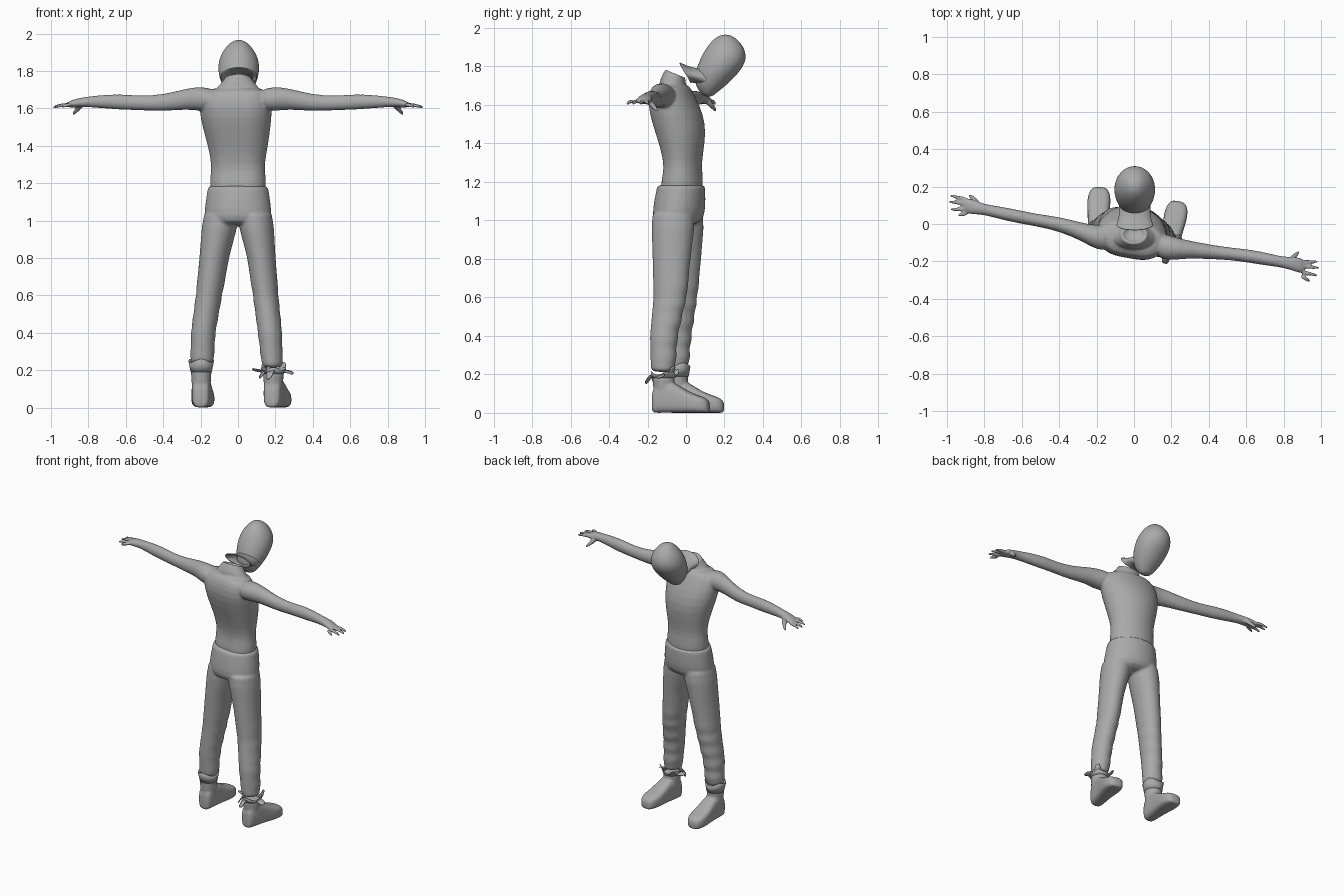
import bpy, bmesh
from math import sin, cos, pi, radians, copysign
from mathutils import Vector

cube = bpy.data.objects.get("Cube")
if cube:
    bpy.data.objects.remove(cube)

grey = bpy.data.materials.new("plain grey")
grey.use_nodes = True
GREY = (0.4, 0.4, 0.4, 1)
grey.diffuse_color = GREY
grey.node_tree.nodes["Principled BSDF"].inputs["Base Color"].default_value = GREY

X, Y, Z = Vector((1, 0, 0)), Vector((0, 1, 0)), Vector((0, 0, 1))
YAW = radians(-10)
SIDE, FRONT = Vector((cos(YAW), sin(YAW), 0)), Vector((-sin(YAW), cos(YAW), 0))


def spow(value, power):
    return copysign(abs(value) ** power, value)


def loft(bm, rings, u, v, power=1.0, caps=True, groove=0.0, sides=24):
    """Skin rings of (x, y, z, radius along u, radius along v)."""
    loops = []
    for x, y, z, ru, rv in rings:
        loop = []
        for i in range(sides):
            a = 2 * pi * i / sides
            dent = 1 - groove * max(0, -sin(a)) ** 12
            offset = u * ru * spow(cos(a), power) + v * rv * spow(sin(a), power) * dent
            loop.append(bm.verts.new(Vector((x, y, z)) + offset))
        loops.append(loop)
    for a, b in zip(loops, loops[1:]):
        for i in range(sides):
            j = (i + 1) % sides
            bm.faces.new((a[i], a[j], b[j], b[i]))
    if caps:
        bm.faces.new(loops[0][::-1])
        bm.faces.new(loops[-1])


def tube(bm, points, radii):
    """A round limb through the points, for fingers."""
    along = (points[-1] - points[0]).normalized()
    u = along.cross(Z).normalized()
    loft(bm, [(*p, r, r) for p, r in zip(points, radii)], u, u.cross(along), sides=10)


def finish(name, bm, voxel=0, smooth=0, thickness=0, subdivide=1):
    bmesh.ops.recalc_face_normals(bm, faces=bm.faces)
    mesh = bpy.data.meshes.new(name)
    bm.to_mesh(mesh)
    bm.free()
    mesh.materials.append(grey)
    obj = bpy.data.objects.new(name, mesh)
    bpy.context.collection.objects.link(obj)
    mesh.shade_smooth()
    if subdivide:
        obj.modifiers.new("Round", "SUBSURF").levels = subdivide
        obj.modifiers["Round"].render_levels = subdivide
    if thickness:
        obj.modifiers.new("Thickness", "SOLIDIFY").thickness = thickness
    if voxel:
        remesh = obj.modifiers.new("Blend", "REMESH")
        remesh.mode = "VOXEL"
        remesh.voxel_size = voxel
        remesh.use_smooth_shade = True
    if smooth:
        relax = obj.modifiers.new("Relax", "SMOOTH")
        relax.factor = 0.5
        relax.iterations = smooth
    return obj


# Upper body: torso with an open neck stump, arms and hands
bm = bmesh.new()
loft(bm, [
    (0, -.025, 1.08, .14, .1), (0, -.025, 1.18, .153, .115), (0, -.02, 1.24, .15, .105),
    (0, -.02, 1.3, .143, .1), (0, -.025, 1.4, .163, .122), (-.008, -.04, 1.5, .185, .143),
    (-.013, -.068, 1.6, .2, .138), (-.012, -.08, 1.67, .19, .108),
    (-.005, -.075, 1.715, .15, .09)], SIDE, FRONT, groove=0.12)
neck_across = Vector((0, .92, -.38))
loft(bm, [
    (0, -.07, 1.66, .15, .08), (0, -.065, 1.71, .11, .075), (0, -.058, 1.75, .075, .06),
    (0, -.055, 1.768, .07, .056), (0, -.055, 1.764, .058, .045),
    (0, -.058, 1.74, .05, .038)], X, neck_across)

# x, y on the right, y on the left, z, depth, height
ARM = [
    (.11, -.07, -.11, 1.645, .075, .06), (.2, -.075, -.13, 1.65, .066, .066),
    (.27, -.045, -.134, 1.652, .05, .056), (.4, 0, -.148, 1.628, .039, .045),
    (.52, .02, -.16, 1.628, .033, .038), (.62, .04, -.172, 1.634, .036, .042),
    (.72, .06, -.19, 1.636, .034, .036), (.8, .078, -.205, 1.635, .028, .028),
    (.86, .09, -.215, 1.63, .04, .024), (.92, .105, -.228, 1.617, .044, .016)]
for side in (-1, 1):
    rings = [(side * x, yr if side < 0 else yl, z, ry, rz) for x, yr, yl, z, ry, rz in ARM]
    loft(bm, rings, Y, Z)
    palm_y, slope = rings[-1][1], -side * .011
    for tip_x, spread in ((.99, .037), (1, .004), (.988, -.038), (.948, -.07)):
        root = Vector((side * .89, palm_y + spread * .7, 1.62))
        tip = Vector((side * tip_x, palm_y + spread + slope, 1.604))
        middle = root.lerp(tip, .5) + Z * .006
        tube(bm, [root, middle, tip], [.013, .011, .008])
    thumb = [Vector((side * x, rings[-2][1] + dy, z))
             for x, dy, z in ((.83, .015, 1.625), (.86, .045, 1.595), (.885, .07, 1.564))]
    tube(bm, thumb, [.018, .014, .009])
finish("upper_body", bm, voxel=.007, smooth=4)

# Trousers: hips and two legs, with soft folds towards the hem
bm = bmesh.new()
loft(bm, [
    (0, -.025, 1.186, .162, .122), (0, -.025, 1.18, .163, .124), (0, -.032, 1.1, .176, .134),
    (0, -.04, 1.02, .185, .136), (0, -.045, .97, .165, .11)], SIDE, FRONT)
RIGHT_LEG = [
    (-.09, -.022, 1.04, .09, .11), (-.1, -.022, .96, .094, .115), (-.127, -.025, .8, .079, .105),
    (-.155, -.03, .6, .07, .09), (-.186, -.045, .4, .066, .074), (-.193, -.047, .23, .062, .06)]
LEFT_LEG = [
    (.09, -.065, 1.04, .09, .11), (.1, -.068, .96, .092, .112), (.125, -.075, .8, .076, .1),
    (.148, -.083, .6, .068, .087), (.171, -.115, .4, .065, .073), (.185, -.12, .21, .056, .063)]
for leg in (RIGHT_LEG, LEFT_LEG):
    rings = []
    for a, b in zip(leg, leg[1:]):
        for k in range(6):
            x, y, z, ru, rv = [p + (q - p) * k / 6 for p, q in zip(a, b)]
            fold = .003 * sin(z * 70) if z < .68 else 0
            rings.append((x, y + fold, z, ru + fold, rv + fold))
    loft(bm, rings + [leg[-1]], SIDE, FRONT)
finish("trousers", bm, voxel=.008, smooth=5)


# Boots: heel, instep, toe and ankle shaft
def boot(name, heel, toe, shaft_top):
    bm = bmesh.new()
    heel, toe = Vector(heel), Vector(toe)
    ahead = (toe - heel).normalized()
    across = Vector((ahead.y, -ahead.x, 0))
    profile = [(0, .03, .1), (.012, .045, .14), (.06, .053, .17), (.12, .053, .16),
               (.18, .06, .115), (.24, .064, .092), (.285, .052, .078), (.305, .03, .055)]
    loft(bm, [(*(heel + ahead * s + Z * h / 2), w, h / 2) for s, w, h in profile],
         across, Z, power=.6)
    ankle = heel + ahead * .06
    loft(bm, [(ankle.x, ankle.y, z, r, r * 1.05) for z, r in
              ((.06, .05), (.16, .053), (shaft_top - .04, .055), (shaft_top, .06))],
         across, ahead)
    finish(name, bm, voxel=.007, smooth=3)
    return ankle


right_ankle = boot("right_boot", (-.2, -.105, 0), (-.183, .2, 0), .23)
left_ankle = boot("left_boot", (.177, -.175, 0), (.24, .13, 0), .2)


# Boot cuffs with uneven rims
def cuff(name, ankle, low, high, flare):
    bm = bmesh.new()
    rings = [(ankle.x, ankle.y, low, .057, .06), (ankle.x, ankle.y, high, flare, flare)]
    loft(bm, rings, X, Y, caps=False)
    for i, v in enumerate(bm.verts):
        if v.co.z > (low + high) / 2:
            v.co.z += .01 * sin(i * pi / 4)
    finish(name, bm, thickness=.006)


cuff("right_boot_cuff", right_ankle, .19, .25, .069)
cuff("left_boot_cuff", left_ankle, .18, .205, .068)

# Torn strips around the left ankle: direction, reach, rise
STRIPS = [(170, .115, .01), (125, .09, .03), (255, .1, -.045), (215, .09, -.04),
          (350, .11, -.015), (40, .08, .045)]
for n, (degrees, reach, rise) in enumerate(STRIPS):
    bm = bmesh.new()
    out = Vector((cos(radians(degrees)), sin(radians(degrees)), 0))
    across = Vector((-out.y, out.x, 0))
    rows = []
    for k in range(4):
        f = k / 3
        centre = left_ankle + out * (.052 + (reach - .052) * f) + Z * (.198 + rise * f * f)
        width = .024 * (1 - .35 * f)
        rows.append([bm.verts.new(centre + across * width * s + Z * .006 * s) for s in (-1, 1)])
    for a, b in zip(rows, rows[1:]):
        bm.faces.new((a[0], a[1], b[1], b[0]))
    finish(f"ankle_strip_{n + 1}", bm, thickness=.005)

# Head: bowed forward, wrapped smooth: z, back y, front y, half width
HEAD = [
    (1.643, .1, .135, .025), (1.66, .077, .155, .05), (1.7, .048, .207, .078),
    (1.75, .045, .258, .1), (1.8, .058, .3, .111), (1.85, .078, .315, .109),
    (1.9, .107, .302, .09), (1.945, .145, .265, .054), (1.966, .185, .225, .02)]
bm = bmesh.new()
loft(bm, [(.004, (a + b) / 2, z, w, (b - a) / 2) for z, a, b, w in HEAD], X, Y)
finish("head", bm, subdivide=2)

# Open collar behind the head
bm = bmesh.new()
loft(bm, [(.004, .11, 1.735, .085, .06), (.004, .05, 1.752, .084, .05),
          (.004, .02, 1.762, .09, .052), (.004, -.004, 1.768, .1, .06)],
     X, Vector((0, -.46, .89)), caps=False)
finish("head_collar", bm, thickness=.006, subdivide=2)
